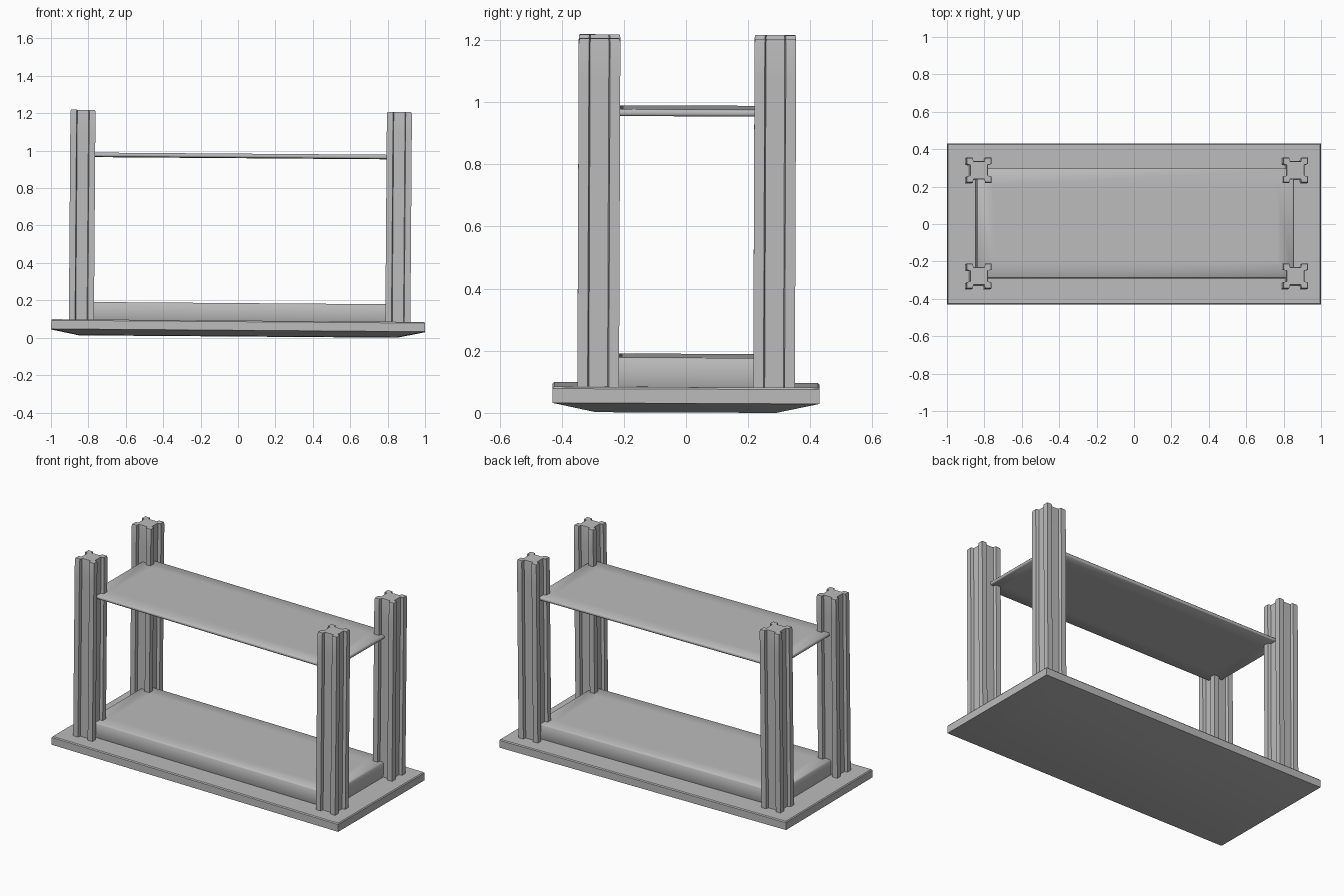
import bpy, bmesh, math
from mathutils import Matrix

cube = bpy.data.objects.get("Cube")
if cube:
    bpy.data.objects.remove(cube, do_unlink=True)

grey = bpy.data.materials.new("plain_grey")
grey.use_nodes = True
grey.diffuse_color = (0.5, 0.5, 0.5, 1)
bsdf = next(n for n in grey.node_tree.nodes if n.type == 'BSDF_PRINCIPLED')
bsdf.inputs["Base Color"].default_value = grey.diffuse_color

# The whole piece leans very slightly
LEAN = Matrix.Rotation(0.0075, 4, 'Y') @ Matrix.Rotation(-0.004, 4, 'X')


def loft(name, rings, angle):
    """Join a stack of matching point rings, bottom to top, and cap both ends."""
    bm = bmesh.new()
    loops = [[bm.verts.new(p) for p in ring] for ring in rings]
    n = len(loops[0])
    for low, high in zip(loops, loops[1:]):
        for i in range(n):
            j = (i + 1) % n
            bm.faces.new((low[i], low[j], high[j], high[i]))
    bm.faces.new(loops[0][::-1])
    bm.faces.new(loops[-1])
    bmesh.ops.recalc_face_normals(bm, faces=bm.faces)
    bm.transform(LEAN)
    mesh = bpy.data.meshes.new(name)
    bm.to_mesh(mesh)
    bm.free()
    mesh.materials.append(grey)
    obj = bpy.data.objects.new(name, mesh)
    bpy.context.collection.objects.link(obj)
    bpy.ops.object.select_all(action='DESELECT')
    obj.select_set(True)
    bpy.context.view_layer.objects.active = obj
    bpy.ops.object.shade_smooth_by_angle(angle=math.radians(angle))
    return obj


def rect(hx, hy, z):
    return [(sx * hx, sy * hy, z) for sx, sy in ((-1, -1), (1, -1), (1, 1), (-1, 1))]


def board(name, hx, hy, bottom, top, edge, border):
    """Board with softened rims and a shaded border on its broad faces."""
    rings = [rect(hx - border, hy - border, bottom),
             rect(hx - edge, hy - edge, bottom),
             rect(hx, hy, bottom + edge),
             rect(hx, hy, top - edge),
             rect(hx - edge, hy - edge, top),
             rect(hx - border, hy - border, top)]
    return loft(name, rings, 50)


# Base slab with a shallow tapered underside
loft("base_slab", [rect(0.85, 0.29, 0.0075), rect(0.999, 0.43, 0.038),
                   rect(0.999, 0.43, 0.084), rect(0.994, 0.425, 0.09)], 30)

# Raised step and upper shelf share one outline
board("raised_step", 0.847, 0.293, 0.08, 0.184, 0.007, 0.09)
board("upper_shelf", 0.847, 0.293, 0.961, 0.983, 0.006, 0.09)


def leg_ring(cx, cy, z, scale=1.0):
    """Square section with four corner lobes and a recess along each side."""
    lobe, recess, half = 0.034, 0.048, 0.067
    side = [(half, -lobe), (recess, -lobe + 0.004),
            (recess, lobe - 0.004), (half, lobe), (half, half)]
    ring = []
    for turn in range(4):
        c, s = ((1, 0), (0, 1), (-1, 0), (0, -1))[turn]
        ring += [(cx + scale * (c * x - s * y), cy + scale * (s * x + c * y), z)
                 for x, y in side]
    return ring


# Four grooved posts
for side, x in (("right", -0.838), ("left", 0.854)):
    for end, y in (("front", -0.283), ("back", 0.283)):
        loft(f"{end}_{side}_post",
             [leg_ring(x, y, 0.08), leg_ring(x, y, 0.2), leg_ring(x, y, 1.08),
              leg_ring(x, y, 1.2), leg_ring(x, y, 1.211, 0.96)], 30)
